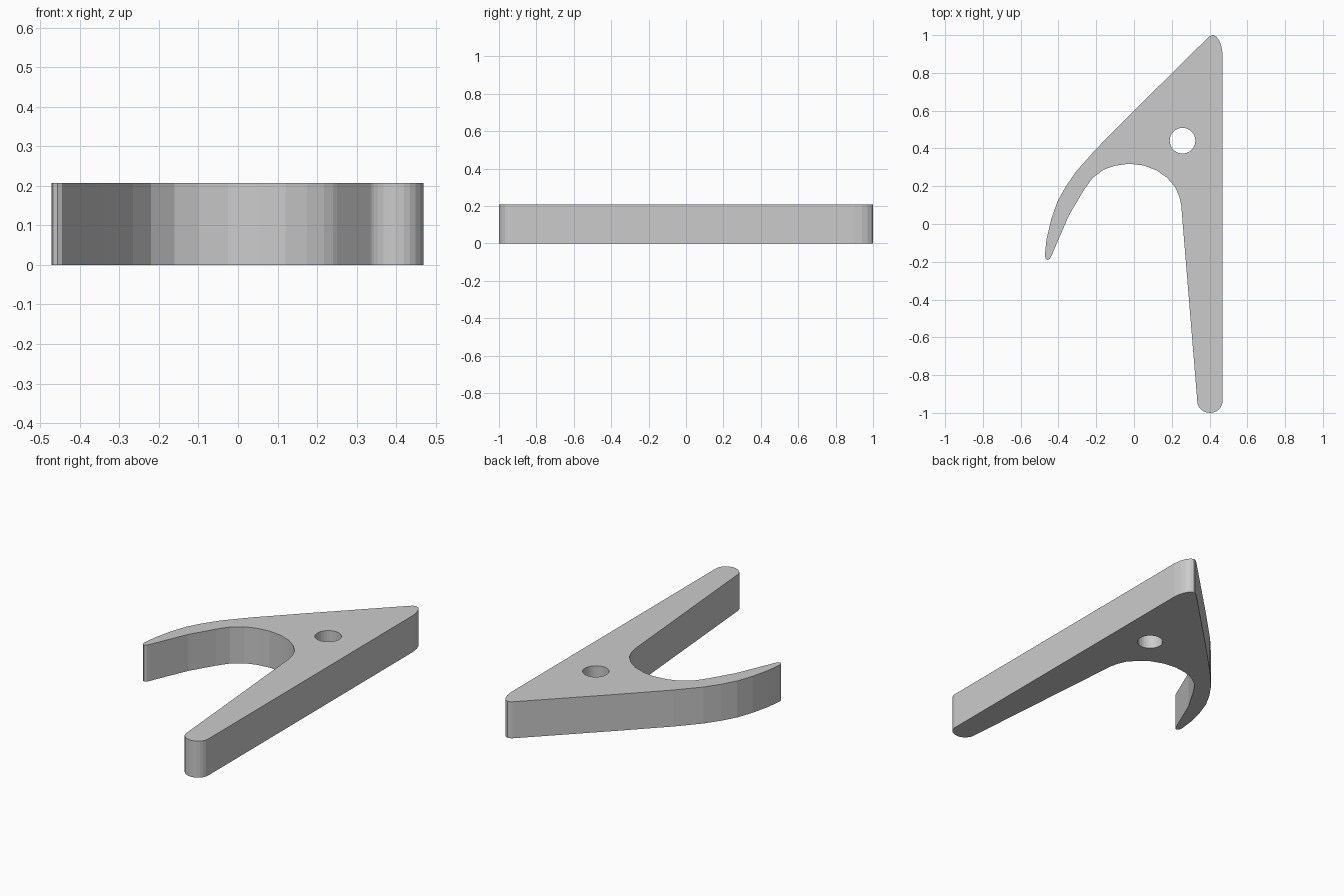
import bpy, bmesh
from math import cos, sin, pi, radians

if "Cube" in bpy.data.objects:
    bpy.data.objects.remove(bpy.data.objects["Cube"])

HEIGHT = 0.207


def arc(cx, cy, rx, ry, start, end, n):
    """Points along an elliptical arc, angles in degrees, both ends included."""
    return [(cx + rx * cos(radians(start + (end - start) * i / n)),
             cy + ry * sin(radians(start + (end - start) * i / n))) for i in range(n + 1)]


# outline, clockwise from the upper tip
upper_tip = [(0.385, 0.98), (0.40, 0.994), (0.418, 1.0), (0.436, 0.992),
             (0.452, 0.97), (0.463, 0.94), (0.469, 0.90)]
long_leg_end = arc(0.402, -0.938, 0.067, 0.062, 0, -180, 12)
inner_curve = [(0.25, 0.10), (0.24, 0.145), (0.218, 0.195), (0.175, 0.245),
               (0.12, 0.284), (0.05, 0.31), (-0.025, 0.319), (-0.10, 0.309),
               (-0.16, 0.288), (-0.22, 0.243), (-0.265, 0.18), (-0.345, 0.045)]
hook_tip = [(-0.437, -0.168), (-0.445, -0.184), (-0.457, -0.191),
            (-0.468, -0.183), (-0.472, -0.165)]
outer_curve = [(-0.463, -0.08), (-0.437, 0.03), (-0.405, 0.12),
               (-0.36, 0.20), (-0.305, 0.28), (-0.20, 0.398), (0.0, 0.60)]
outline = upper_tip + long_leg_end + inner_curve + hook_tip + outer_curve

# round through hole
hole = arc(0.257, 0.441, 0.068, 0.068, 0, 360, 32)[:-1]

# fill the flat profile and extrude it to a plate
bm = bmesh.new()
edges = []
for loop in (outline, hole):
    verts = [bm.verts.new((x, y, 0)) for x, y in loop]
    edges += [bm.edges.new((v, verts[i - 1])) for i, v in enumerate(verts)]
bmesh.ops.triangle_fill(bm, use_beauty=True, use_dissolve=False, edges=edges)
top = bmesh.ops.extrude_face_region(bm, geom=bm.faces[:], use_keep_orig=True)["geom"]
bmesh.ops.translate(bm, vec=(0, 0, HEIGHT),
                    verts=[g for g in top if isinstance(g, bmesh.types.BMVert)])
bmesh.ops.recalc_face_normals(bm, faces=bm.faces[:])

mesh = bpy.data.meshes.new("hook_plate")
bm.to_mesh(mesh)
bm.free()
plate = bpy.data.objects.new("hook_plate", mesh)
bpy.context.collection.objects.link(plate)
